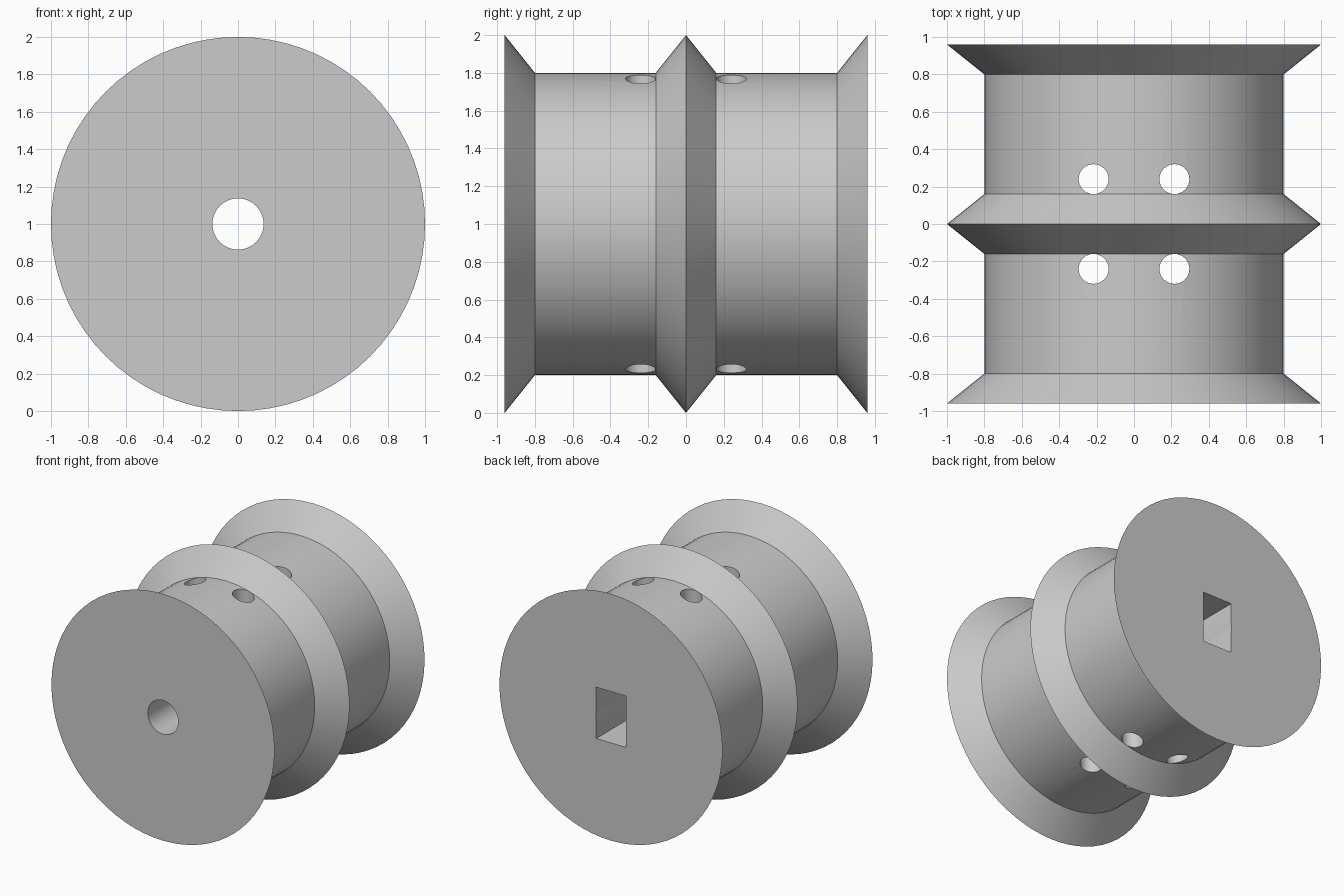
import bpy, bmesh, math
from mathutils import Matrix, Vector

if "Cube" in bpy.data.objects:
    bpy.data.objects.remove(bpy.data.objects["Cube"])

grey = bpy.data.materials.new("plain_grey")
grey.diffuse_color = (0.6, 0.6, 0.6, 1)
grey.use_nodes = True
grey.node_tree.nodes["Principled BSDF"].inputs["Base Color"].default_value = grey.diffuse_color


def finish(name, bm):
    bmesh.ops.recalc_face_normals(bm, faces=bm.faces)
    mesh = bpy.data.meshes.new(name)
    bm.to_mesh(mesh)
    bm.free()
    ob = bpy.data.objects.new(name, mesh)
    bpy.context.collection.objects.link(ob)
    mesh.materials.append(grey)
    return ob


def lathe(name, profile, seg):
    """Closed solid around the y axis at z = 1, from (radius, y) points."""
    bm = bmesh.new()
    rings = []
    for r, y in profile:
        rings.append([bm.verts.new((r * math.cos(2 * math.pi * i / seg), y,
                                    1 + r * math.sin(2 * math.pi * i / seg)))
                      for i in range(seg)])
    for a, b in zip(rings, rings[1:]):
        for i in range(seg):
            j = (i + 1) % seg
            bm.faces.new((a[i], a[j], b[j], b[i]))
    bm.faces.new(rings[0])
    bm.faces.new(rings[-1])
    return finish(name, bm)


def upright_cylinder(name, x, y, r):
    bm = bmesh.new()
    bmesh.ops.create_cone(bm, cap_ends=True, segments=32, radius1=r, radius2=r,
                          depth=3, matrix=Matrix.Translation((x, y, 1)))
    return finish(name, bm)


def box(name, lo, hi):
    lo, hi = Vector(lo), Vector(hi)
    bm = bmesh.new()
    bmesh.ops.create_cube(bm, size=1, matrix=Matrix.Translation((lo + hi) / 2)
                          @ Matrix.Diagonal((*(hi - lo), 1)))
    return finish(name, bm)


# Double spool with bevelled rims
spool = lathe("spool", [(1, -0.96), (0.8, -0.8), (0.8, -0.16), (1, 0),
                        (0.8, 0.16), (0.8, 0.8), (1, 0.96)], 72)

# Axle bore, rectangular shaft socket at the back, four cord holes
cutters = [lathe("axle_bore", [(0.137, -1.2), (0.137, 1.2)], 32),
           box("shaft_socket", (-0.133, 0.16, 0.792), (0.133, 1.2, 1.208))]
for sx in (-1, 1):
    for sy in (-1, 1):
        cutters.append(upright_cylinder("cord_hole", 0.216 * sx, 0.24 * sy, 0.08))

bpy.context.view_layer.objects.active = spool
for cutter in cutters:
    mod = spool.modifiers.new("cut", 'BOOLEAN')
    mod.operation = 'DIFFERENCE'
    mod.solver = 'EXACT'
    mod.object = cutter
    bpy.ops.object.modifier_apply(modifier=mod.name)
    bpy.data.objects.remove(cutter)

spool.select_set(True)
bpy.ops.object.shade_smooth_by_angle(angle=math.radians(30))
